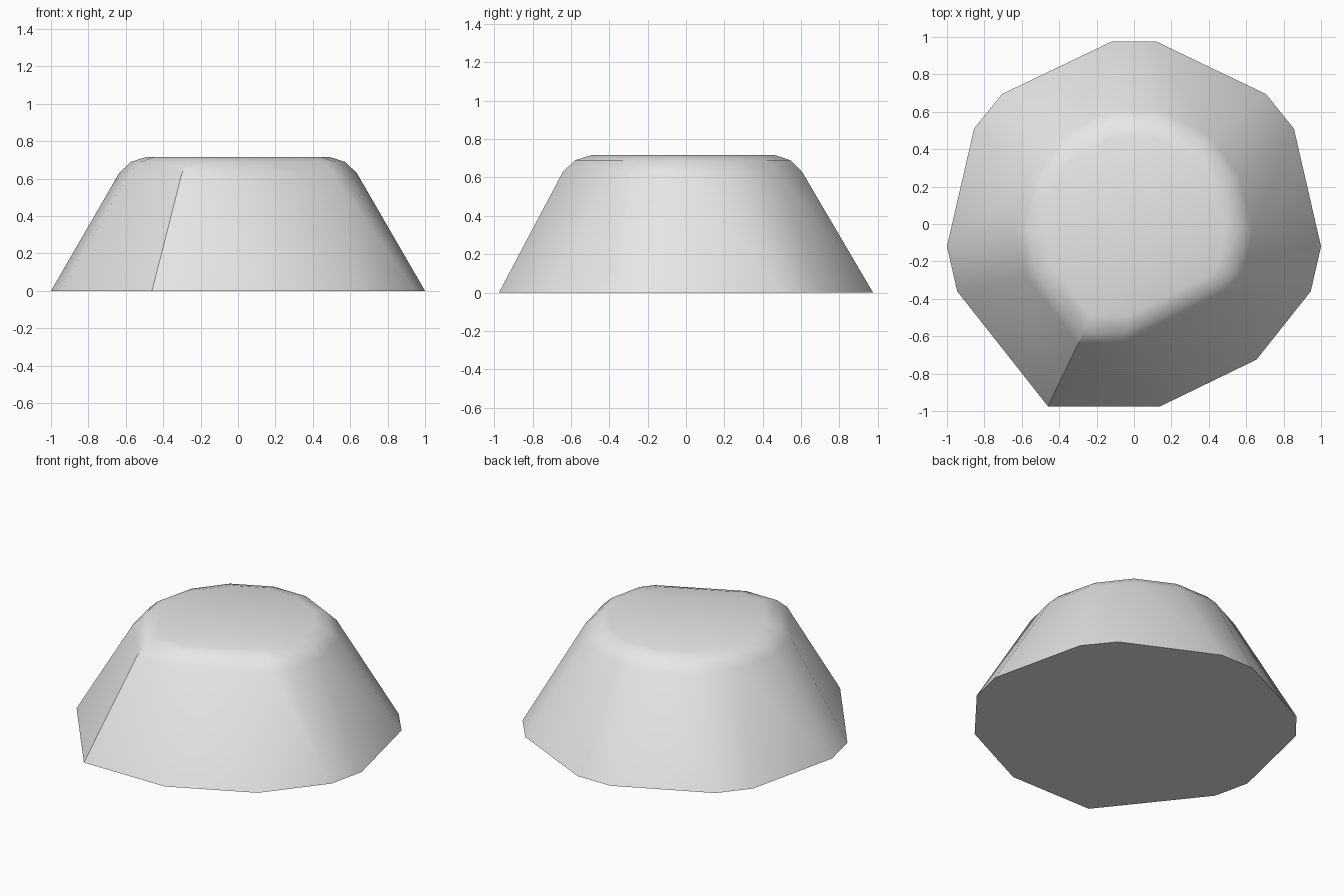
import bpy, bmesh, math

if "Cube" in bpy.data.objects:
    bpy.data.objects.remove(bpy.data.objects["Cube"])

# Outline at the foot and at the rounded shoulder (one corner left sharp at front left)
BASE = [(-.12, .975), (.12, .975), (.705, .695), (.855, .51), (1, -.12), (.945, -.36),
        (.655, -.725), (.14, -.975), (-.46, -.975), (-.945, -.36), (-1, -.12),
        (-.855, .51), (-.705, .695)]
RIM = [(-.12, .545), (.12, .545), (.36, .428), (.508, .235), (.572, -.03), (.522, -.255),
       (.46, -.332), (-.04, -.578), (-.27, -.578), (-.522, -.255), (-.572, -.03),
       (-.508, .235), (-.36, .428)]

# Levels: outline, scale, height
LEVELS = [(BASE, 1, 0), (RIM, 1.11, .63), (RIM, 1, .69), (RIM, .85, .717)]

# Tapered block lofted through the levels
bm = bmesh.new()
rings = [[bm.verts.new((x * s, y * s, z)) for x, y in pts] for pts, s, z in LEVELS]
n = len(BASE)
for a, b in zip(rings, rings[1:]):
    for i in range(n):
        j = (i + 1) % n
        bm.faces.new((a[i], a[j], b[j], b[i]))
bm.faces.new(rings[0])
bm.faces.new(rings[-1])
bmesh.ops.recalc_face_normals(bm, faces=bm.faces[:])
mesh = bpy.data.meshes.new("tapered_rock")
bm.to_mesh(mesh)
bm.free()
rock = bpy.data.objects.new("tapered_rock", mesh)
bpy.context.collection.objects.link(rock)

# Plain grey
grey = bpy.data.materials.new("light grey")
grey.diffuse_color = (.8, .8, .8, 1)
grey.use_nodes = True
grey.node_tree.nodes["Principled BSDF"].inputs["Base Color"].default_value = grey.diffuse_color
mesh.materials.append(grey)

# Smooth bevels, sharp front-left corner and foot
bpy.context.view_layer.objects.active = rock
rock.select_set(True)
bpy.ops.object.shade_smooth_by_angle(angle=math.radians(32))
